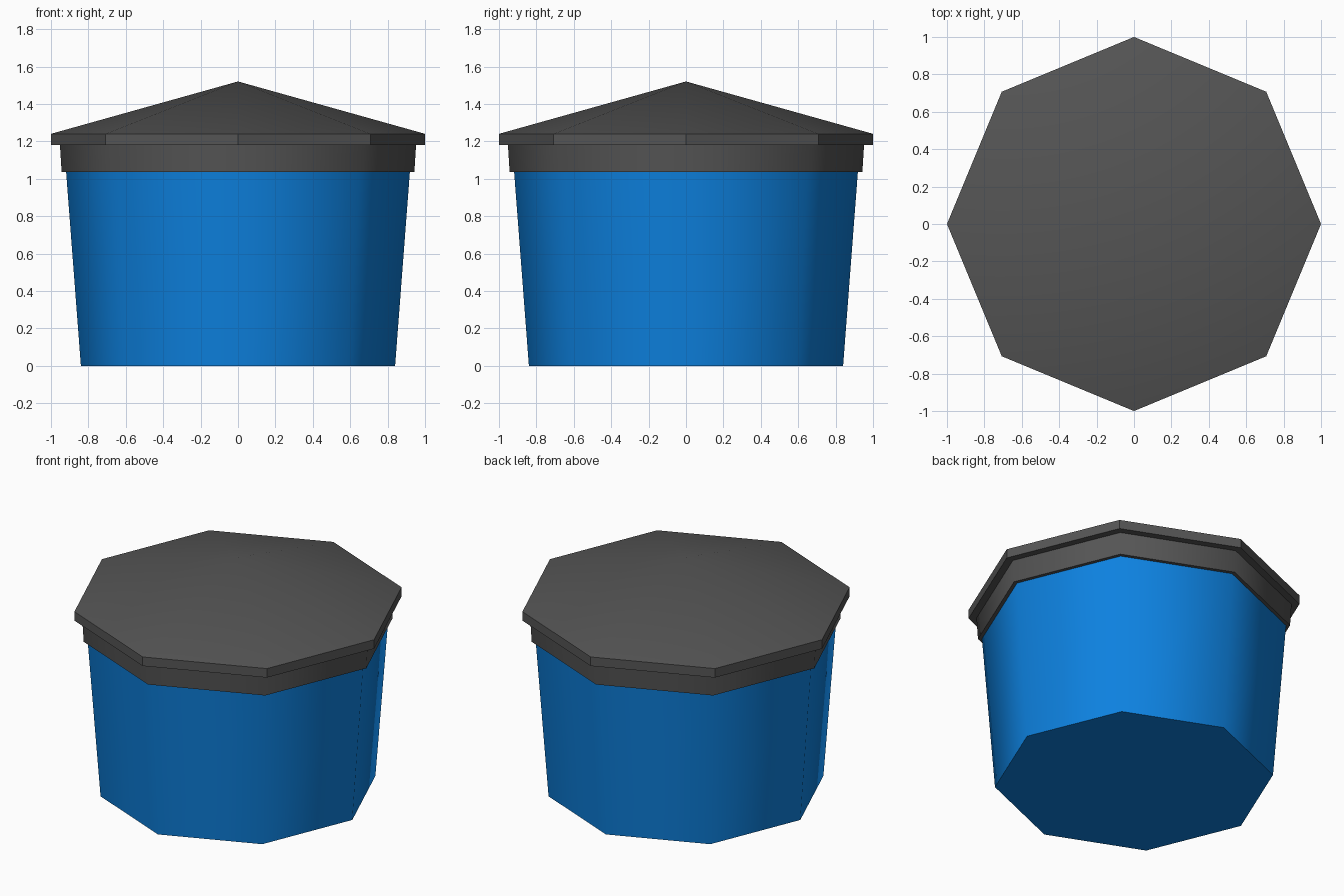
import bpy
import bmesh
import math

SIDES = 8

cube = bpy.data.objects.get("Cube")
if cube:
    bpy.data.objects.remove(cube, do_unlink=True)


def make_material(name, rgb):
    mat = bpy.data.materials.new(name)
    mat.use_nodes = True
    color = (*rgb, 1.0)
    mat.diffuse_color = color
    bsdf = next(n for n in mat.node_tree.nodes if n.type == "BSDF_PRINCIPLED")
    bsdf.inputs["Base Color"].default_value = color
    bsdf.inputs["Roughness"].default_value = 0.6
    return mat


def lathe(name, profile, mat, smooth_angle):
    """Octagonal solid from (radius, height) pairs, corners on the axes."""
    bm = bmesh.new()
    rings = []
    for radius, z in profile:
        if radius == 0:
            rings.append([bm.verts.new((0, 0, z))] * SIDES)
            continue
        angles = [math.tau * i / SIDES for i in range(SIDES)]
        rings.append([bm.verts.new((radius * math.cos(a), radius * math.sin(a), z))
                      for a in angles])
    for low, high in zip(rings, rings[1:]):
        for i in range(SIDES):
            j = (i + 1) % SIDES
            corners = dict.fromkeys((low[i], low[j], high[j], high[i]))
            bm.faces.new(list(corners))
    # Close any open ends
    for ring in (rings[0], rings[-1]):
        if len(set(ring)) == SIDES:
            bm.faces.new(ring)
    bmesh.ops.recalc_face_normals(bm, faces=bm.faces)
    mesh = bpy.data.meshes.new(name)
    bm.to_mesh(mesh)
    bm.free()
    mesh.materials.append(mat)
    obj = bpy.data.objects.new(name, mesh)
    bpy.context.collection.objects.link(obj)
    if smooth_angle:
        bpy.ops.object.select_all(action="DESELECT")
        obj.select_set(True)
        bpy.context.view_layer.objects.active = obj
        bpy.ops.object.shade_smooth_by_angle(angle=math.radians(smooth_angle))
    return obj


blue = make_material("blue plastic", (0.004, 0.22, 0.74))
grey = make_material("dark grey plastic", (0.09, 0.09, 0.09))

# Tapered tub with smoothly shaded walls
lathe("tub", [(0.84, 0), (0.92, 1.05)], blue, 50)

# Collar under the lid
lathe("collar", [(0.943, 1.035), (0.952, 1.18)], grey, 50)

# Flat-sided rim of the lid
lathe("lid_rim", [(1.0, 1.18), (1.0, 1.24)], grey, 0)

# Shallow pointed lid
lathe("lid_top", [(1.0, 1.24), (0, 1.52)], grey, 50)
